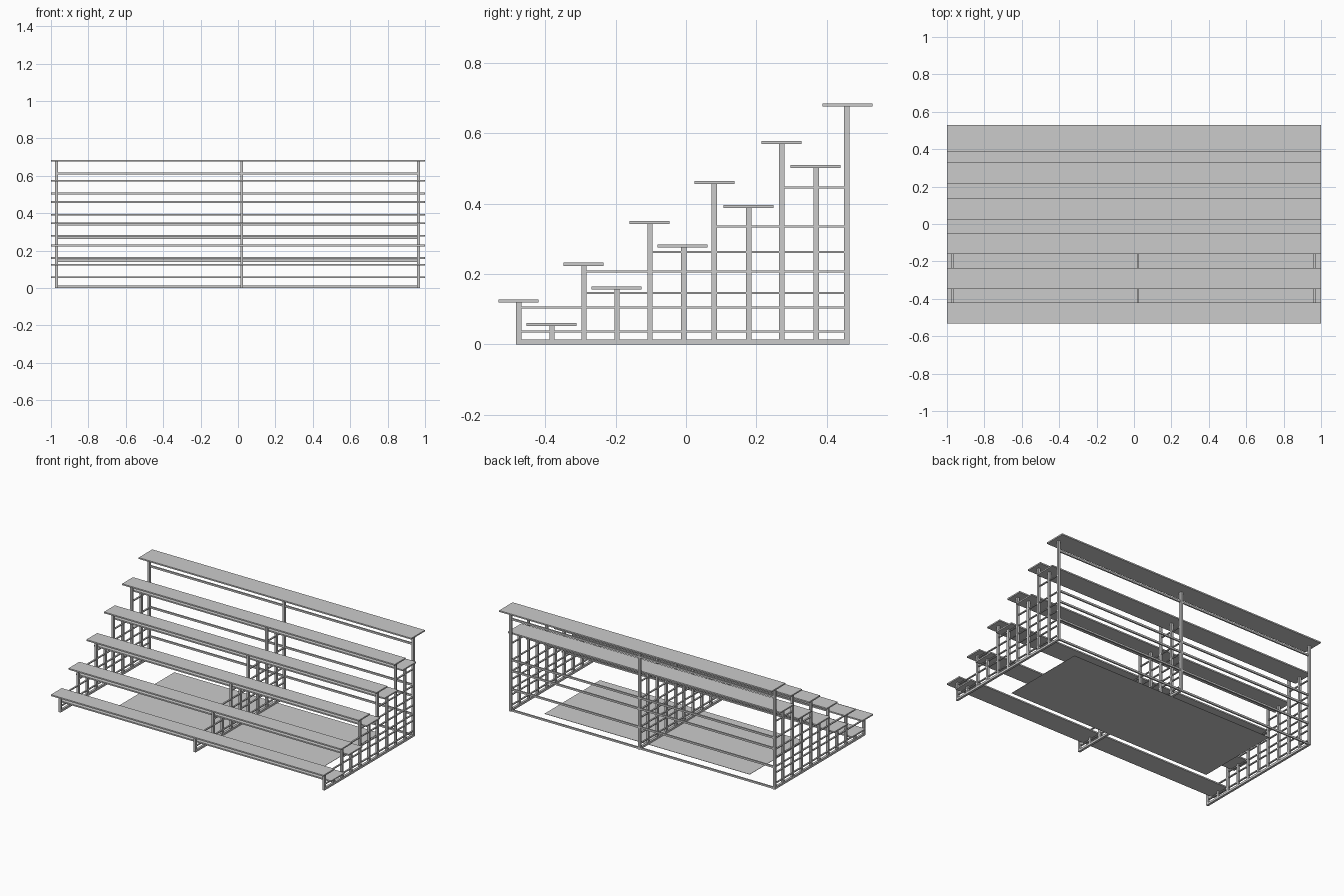
import bpy

old = bpy.data.objects.get("Cube")
if old:
    bpy.data.objects.remove(old, do_unlink=True)

metal = bpy.data.materials.new("grey metal")
metal.use_nodes = True
GREY = (0.6, 0.6, 0.6, 1)
metal.diffuse_color = GREY
metal.node_tree.nodes["Principled BSDF"].inputs["Base Color"].default_value = GREY


def box(name, x, y, z):
    """Box spanning the (low, high) pair given on each axis."""
    verts = [(a, b, c) for a in x for b in y for c in z]
    faces = [(0, 1, 3, 2), (4, 6, 7, 5), (0, 4, 5, 1),
             (2, 3, 7, 6), (0, 2, 6, 4), (1, 5, 7, 3)]
    mesh = bpy.data.meshes.new(name)
    mesh.from_pydata(verts, [], faces)
    mesh.materials.append(metal)
    obj = bpy.data.objects.new(name, mesh)
    bpy.context.collection.objects.link(obj)
    return obj


def around(centre, size):
    return (centre - size / 2, centre + size / 2)


BOARD = 0.009
POST = 0.015
FRAMES = {"right": -0.97, "middle": 0.02, "left": 0.965}
BACK = 0.457

# Row positions: (y of post, board centre, board top)
seats = [(-0.475, -0.476, 0.128), (-0.29, -0.291, 0.232), (-0.102, -0.104, 0.351),
         (0.08, 0.081, 0.464), (0.272, 0.271, 0.578)]
footboards = [(-0.381, -0.382, 0.061), (-0.196, -0.197, 0.165), (-0.006, -0.01, 0.284),
              (0.178, 0.178, 0.396), (0.37, 0.368, 0.51)]
top_row = [(BACK, 0.459, 0.685)]

# Boards and the posts beneath them
for kind, rows, width in (("seat", seats, 0.114), ("footboard", footboards, 0.142),
                          ("top_seat", top_row, 0.142)):
    for i, (post_y, y, top) in enumerate(rows, 1):
        box(f"{kind}_{i}", (-1, 1), around(y, width), (top - BOARD, top))
        for side, x in FRAMES.items():
            box(f"{kind}_post_{i}_{side}", around(x, POST), around(post_y, POST),
                (0, top - BOARD))

# Side rails running front to back: (start y, height)
side_rails = [(-0.475, 0.037), (-0.475, 0.105), (-0.29, 0.146), (-0.29, 0.207),
              (-0.102, 0.262), (0.08, 0.335), (0.272, 0.446)]
for side, x in FRAMES.items():
    box(f"base_rail_{side}", around(x, POST), (-0.475, BACK), (0, 0.014))
    for i, (start, z) in enumerate(side_rails, 1):
        box(f"side_rail_{i}_{side}", around(x, 0.01), (start, BACK), around(z, 0.006))

# Long rails across the back
for i, z in enumerate((0.007, 0.146, 0.268, 0.34, 0.612), 1):
    box(f"back_rail_{i}", (FRAMES["right"], FRAMES["left"]), around(BACK, 0.01),
        around(z, 0.012))

# Flat ground plate
box("ground_plate", (-0.73, 0.775), (-0.205, 0.375), (0, 0.002))
